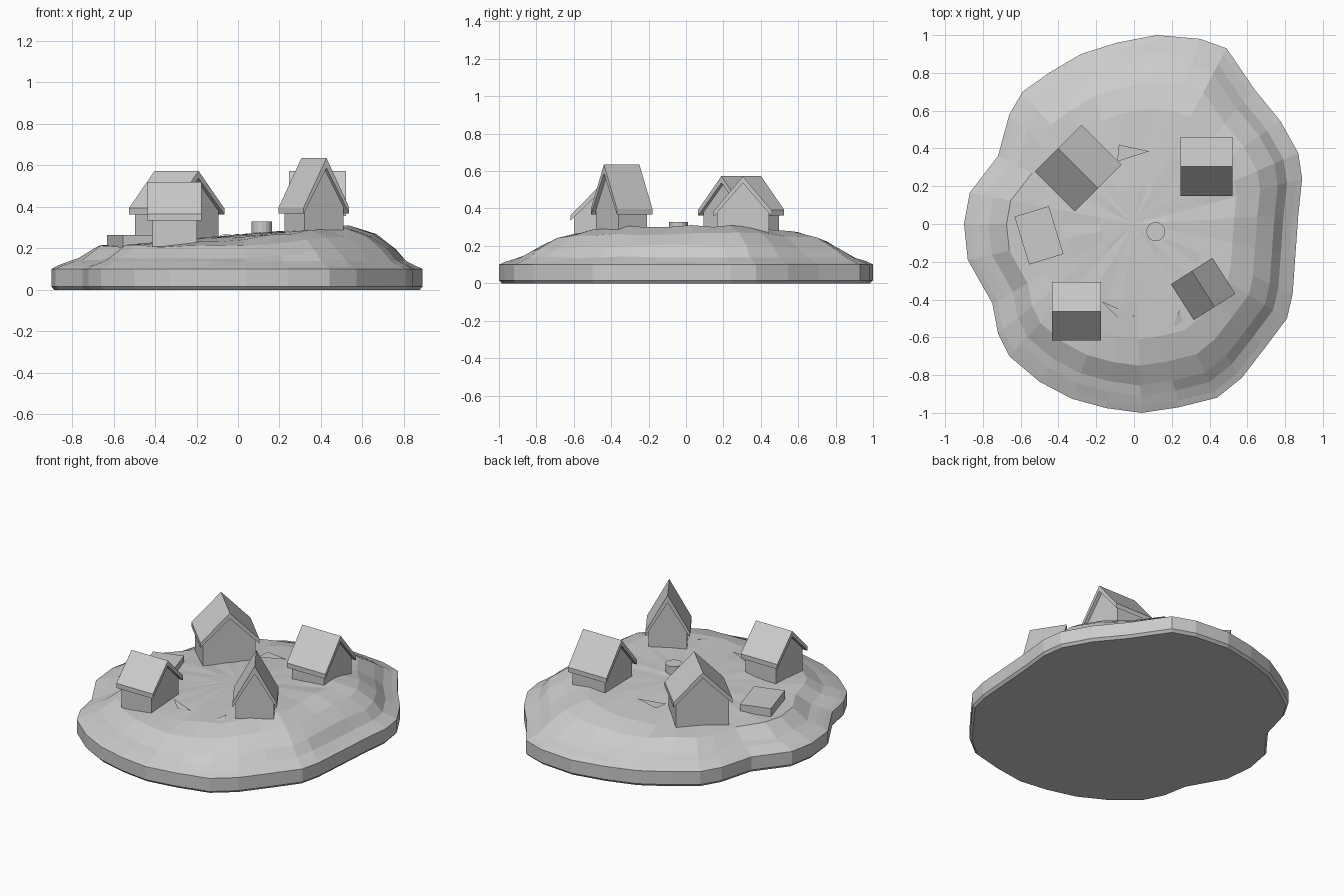
import bpy, bmesh, math, random
from mathutils import Matrix, Vector

if "Cube" in bpy.data.objects:
    bpy.data.objects.remove(bpy.data.objects["Cube"])

random.seed(4)


def finish(name, bm):
    bmesh.ops.recalc_face_normals(bm, faces=bm.faces)
    me = bpy.data.meshes.new(name)
    bm.to_mesh(me)
    bm.free()
    ob = bpy.data.objects.new(name, me)
    bpy.context.collection.objects.link(ob)
    return ob


def extruded(name, profile, length, center, angle):
    """Profile in (across, z), extruded along the ridge direction."""
    bm = bmesh.new()
    f = bm.faces.new([bm.verts.new((-length / 2, a, z)) for a, z in profile])
    r = bmesh.ops.extrude_face_region(bm, geom=[f])
    new = [g for g in r['geom'] if isinstance(g, bmesh.types.BMVert)]
    bmesh.ops.translate(bm, verts=new, vec=(length, 0, 0))
    bm.transform(Matrix.Translation((*center, 0)) @ Matrix.Rotation(math.radians(angle), 4, 'Z'))
    return finish(name, bm)


def house(name, center, angle, length, w, peak, eave, base, th):
    drop = 0.03
    # gabled walls
    ww = w - 0.018
    slope = (peak - th - (eave - drop)) / w
    top = peak - th - slope * ww
    extruded(name + "_walls", [(-ww, base), (ww, base), (ww, top), (0, peak - th), (-ww, top)],
             length - 0.045, center, angle)
    # overhanging roof slab
    extruded(name + "_roof", [(-w, eave), (0, peak), (w, eave), (w, eave - drop),
                              (0, peak - th), (-w, eave - drop)], length, center, angle)


# hill: stacked rings scaled from one shoreline outline
outline = [(.12, 1), (.35, .98), (.49, .93), (.64, .71), (.775, .545), (.87, .375), (.89, .24),
           (.87, .05), (.855, -.16), (.84, -.37), (.81, -.50), (.69, -.66), (.57, -.815), (.44, -.92),
           (.24, -.97), (.04, -1), (-.145, -.975), (-.33, -.925), (-.5, -.835), (-.66, -.70),
           (-.72, -.58), (-.75, -.42), (-.88, -.19), (-.90, 0), (-.87, .165), (-.72, .36),
           (-.66, .58), (-.59, .70), (-.45, .80), (-.28, .9), (-.09, .96)]
# scale, height, tilt toward +x (right side), tilt toward -x, roughness
rings = [(.985, 0, 0, 0, 0), (1, .016, 0, 0, 0), (1, .10, 0, 0, 0), (.965, .115, 0, 0, .003),
         (.91, .133, .01, 0, .004), (.855, .155, .06, .01, .006), (.75, .212, .085, 0, .007),
         (.61, .242, .12, .05, .007), (.42, .256, .09, .07, .005), (.2, .263, .09, .08, .003)]
bm = bmesh.new()
layers = []
for s, z, right, left, rough in rings:
    layers.append([bm.verts.new((x * s, y * s, z + (right if x > 0 else left) * x * s
                                 + random.uniform(-rough, rough))) for x, y in outline])
n = len(outline)
for a, b in zip(layers, layers[1:]):
    for i in range(n):
        bm.faces.new((a[i], a[(i + 1) % n], b[(i + 1) % n], b[i]))
bm.faces.new(layers[0][::-1])
hub = bm.verts.new((0, 0, .266))
for i in range(n):
    bm.faces.new((layers[-1][i], layers[-1][(i + 1) % n], hub))
finish("hill", bm)

# four cottages
house("front_left_cottage", (-.305, -.463), 0, .26, .155, .52, .364, .19, .035)
house("front_right_cottage", (.366, -.344), -57.5, .225, .13, .635, .397, .22, .048)
house("back_right_cottage", (.383, .304), 0, .275, .157, .572, .385, .22, .036)
house("back_left_cottage", (-.296, .295), -45, .30, .175, .573, .393, .19, .036)

# well
bm = bmesh.new()
bmesh.ops.create_cone(bm, cap_ends=True, segments=16, radius1=.05, radius2=.05, depth=.09,
                      matrix=Matrix.Translation((.115, -.04, .283)))
finish("well", bm)

# low stone platform on the left
bm = bmesh.new()
bmesh.ops.create_cube(bm, size=1, matrix=Matrix.Translation((-.503, -.06, .225))
                      @ Matrix.Rotation(math.radians(17), 4, 'Z')
                      @ Matrix.Diagonal((.19, .265, .08, 1)))
finish("platform", bm)


# path slivers that break the ground surface
def patch(name, pts):
    bm = bmesh.new()
    bm.faces.new([bm.verts.new(p) for p in pts])
    finish(name, bm)


patch("front_right_path", [(.24, -.455, .285), (.285, -.615, .25), (.18, -.62, .25)])
patch("front_left_path", [(-.17, -.41, .253), (.01, -.49, .258), (-.08, -.50, .25)])
patch("back_path", [(-.08, .42, .265), (.08, .385, .272), (-.09, .33, .262)])
